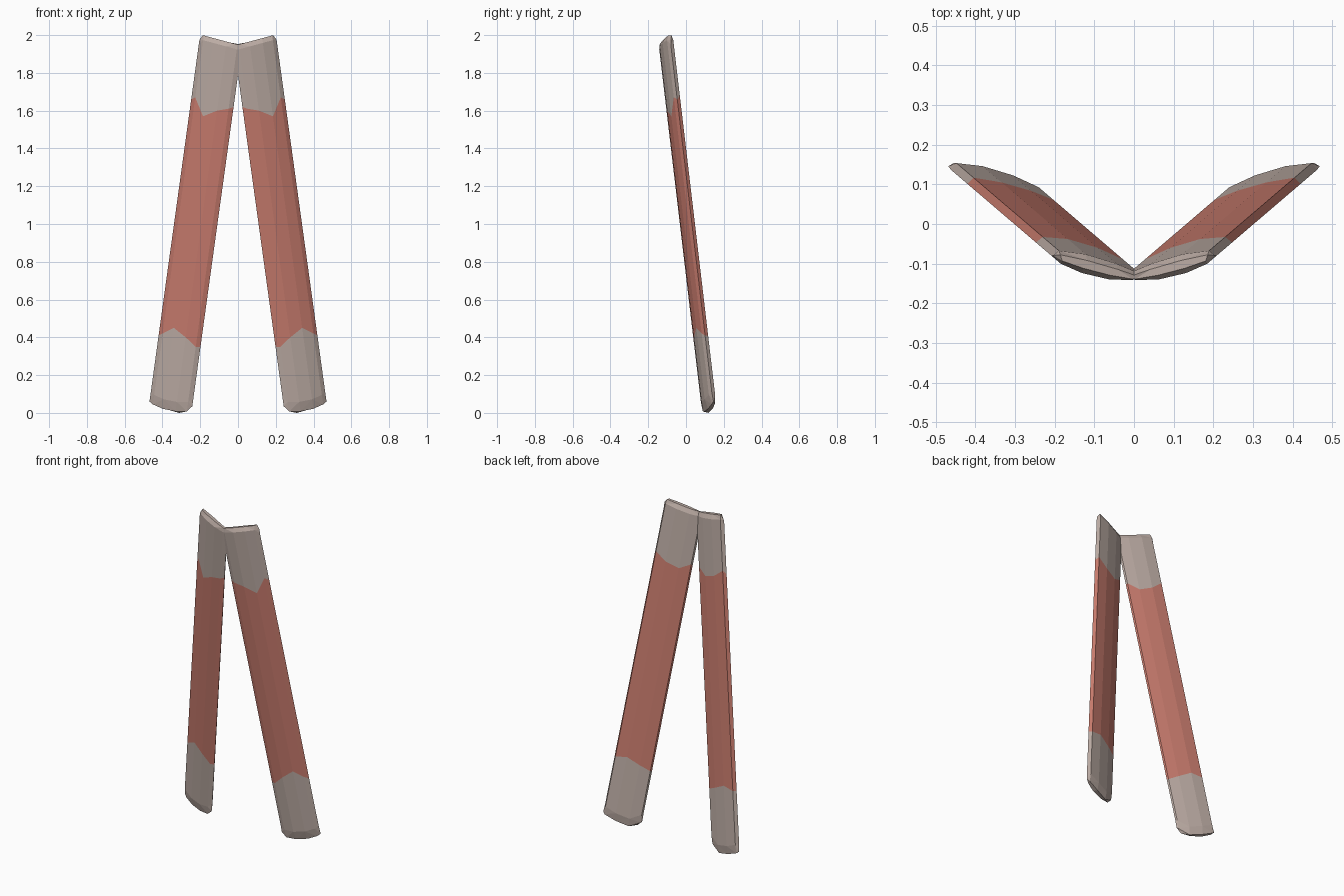
import bpy, bmesh

if "Cube" in bpy.data.objects:
    bpy.data.objects.remove(bpy.data.objects["Cube"])

def material(name, rgb):
    m = bpy.data.materials.new(name)
    m.diffuse_color = (*rgb, 1)
    m.use_nodes = True
    m.node_tree.nodes["Principled BSDF"].inputs["Base Color"].default_value = m.diffuse_color
    return m

grey = material("warm grey", (0.50, 0.41, 0.37))
red = material("faded red", (0.58, 0.20, 0.155))

# Lens-shaped plank cross-section at the top: inner front -> outer -> inner back
SECTION = [(-0.025, -0.140), (0.0, -0.147), (0.06, -0.143), (0.13, -0.125),
           (0.185, -0.100), (0.205, -0.083), (0.19, -0.067), (0.12, -0.078),
           (0.04, -0.104), (-0.02, -0.130)]
# Ragged paint limits, one height per section point
PAINT_TOP = [1.62, 1.61, 1.60, 1.57, 1.67, 1.66, 1.68, 1.63, 1.60, 1.63]
PAINT_LOW = [0.35, 0.35, 0.40, 0.45, 0.42, 0.41, 0.41, 0.42, 0.38, 0.35]
# Rounded lower end
FOOT = [0.035, 0.008, 0.008, 0.022, 0.045, 0.06, 0.05, 0.022, 0.0, 0.03]

def ring(bm, heights, thin=1.0):
    """One ring of the leaning plank; thin squeezes it towards its mid line."""
    out = []
    for (x, y), z in zip(SECTION, heights):
        mid = -0.137 + 0.3 * x
        y = mid + (y - mid) * thin
        d = 1.97 - z
        out.append(bm.verts.new((x + 0.138 * d, y + 0.118 * d, z)))
    return out

def plank(name, side):
    bm = bmesh.new()
    cap = [min(1.95 + 0.26 * max(x, 0), 2.0) for x, _ in SECTION]
    cap[5] = 1.975
    rings = [ring(bm, FOOT, 0.55),
             ring(bm, [z + 0.05 for z in FOOT]),
             ring(bm, PAINT_LOW),
             ring(bm, PAINT_TOP),
             ring(bm, [z - 0.025 for z in cap]),
             ring(bm, cap, 0.45)]
    n = len(SECTION)
    for k, (a, b) in enumerate(zip(rings, rings[1:])):
        for i in range(n):
            j = (i + 1) % n
            f = bm.faces.new((a[i], a[j], b[j], b[i]))
            f.material_index = 1 if k == 2 else 0
    bm.faces.new(rings[0][::-1])
    bm.faces.new(rings[-1])
    # Split the warped faces, then trim where the two planks meet
    bmesh.ops.triangulate(bm, faces=bm.faces[:])
    bmesh.ops.bisect_plane(bm, geom=bm.verts[:] + bm.edges[:] + bm.faces[:],
                           plane_co=(0, 0, 0), plane_no=(1, 0, 0), clear_inner=True)
    bmesh.ops.holes_fill(bm, edges=[e for e in bm.edges if e.is_boundary])
    for v in bm.verts:
        v.co.x *= side
    bmesh.ops.recalc_face_normals(bm, faces=bm.faces[:])
    me = bpy.data.meshes.new(name)
    bm.to_mesh(me)
    bm.free()
    me.materials.append(grey)
    me.materials.append(red)
    bpy.context.collection.objects.link(bpy.data.objects.new(name, me))

plank("right_plank", 1)
plank("left_plank", -1)
